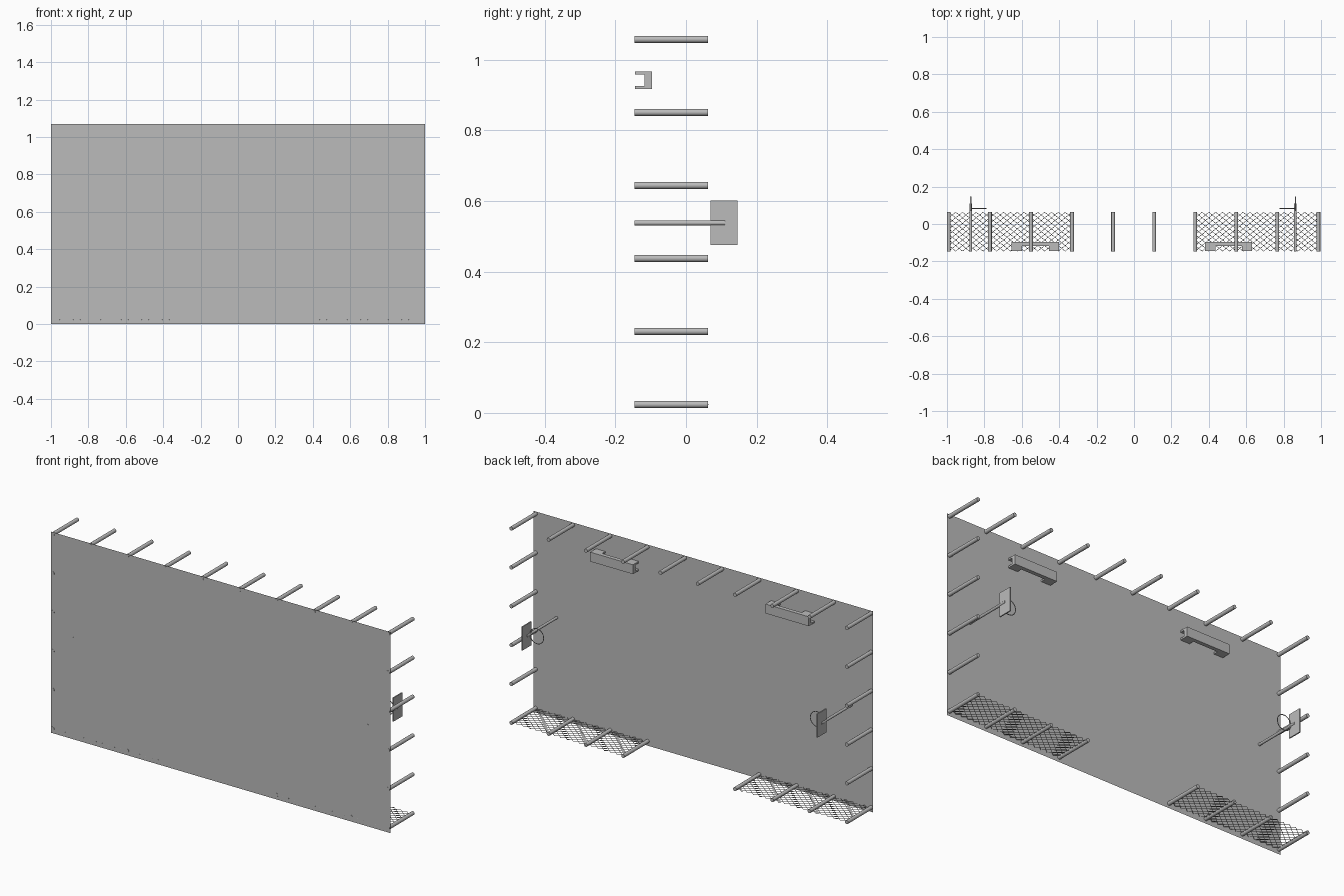
import bpy
import math

cube = bpy.data.objects.get("Cube")
if cube:
    bpy.data.objects.remove(cube, do_unlink=True)

grey = bpy.data.materials.new("plain_grey")
grey.use_nodes = True
grey.diffuse_color = (0.5, 0.5, 0.5, 1)
grey.node_tree.nodes["Principled BSDF"].inputs["Base Color"].default_value = (0.5, 0.5, 0.5, 1)

FRONT = -0.145          # plane of the panel
PEG_END = 0.063         # free end of the pegs
LEFT, RIGHT = -0.99, 0.986
LOW, HIGH = 0.024, 1.058


def finish(name):
    obj = bpy.context.object
    obj.name = name
    obj.data.materials.append(grey)
    return obj


def box(name, lo, hi):
    bpy.ops.mesh.primitive_cube_add(size=1, location=[(a + b) / 2 for a, b in zip(lo, hi)])
    obj = finish(name)
    obj.scale = [b - a for a, b in zip(lo, hi)]
    bpy.ops.object.transform_apply(location=False, rotation=False, scale=True)
    return obj


def rod(name, x, z, end, radius):
    start = FRONT - 0.001
    bpy.ops.mesh.primitive_cylinder_add(
        vertices=16, radius=radius, depth=end - start,
        location=(x, (start + end) / 2, z), rotation=(math.pi / 2, 0, 0))
    finish(name)
    bpy.ops.object.shade_smooth_by_angle()


# Flat front panel
bpy.ops.mesh.primitive_plane_add(size=1, location=(0, FRONT, 0.535), rotation=(math.pi / 2, 0, 0))
finish("front_panel").scale = (2, 1.07, 1)

# Pegs along the top, bottom and both sides
columns = [LEFT + (RIGHT - LEFT) * i / 9 for i in range(10)]
rows = [LOW + (HIGH - LOW) * i / 5 for i in range(6)]
for i, x in enumerate(columns):
    rod("top_peg", x, HIGH, PEG_END, 0.01)
    if i not in (4, 5):
        rod("bottom_peg", x, LOW, PEG_END, 0.01)
for z in rows[1:-1]:
    for x in (LEFT, RIGHT):
        rod("side_peg", x, z, PEG_END, 0.01)


# Diamond wire mesh laid between the bottom pegs
def wire_mesh(name, x0, x1, lines=14, steps=36):
    curve = bpy.data.curves.new(name, "CURVE")
    curve.dimensions = "3D"
    curve.bevel_depth = 0.0016
    curve.bevel_resolution = 0
    pitch = (PEG_END - FRONT) / lines
    for row in range(lines):
        line = curve.splines.new("POLY")
        line.points.add(steps)
        for k, point in enumerate(line.points):
            y = FRONT + pitch * (row + (k + row) % 2)
            point.co = (x0 + (x1 - x0) * k / steps, y, LOW, 1)
    obj = bpy.data.objects.new(name, curve)
    bpy.context.collection.objects.link(obj)
    curve.materials.append(grey)


wire_mesh("right_wire_mesh", columns[0], columns[3])
wire_mesh("left_wire_mesh", columns[6], columns[9])

# Brackets: a bar held off the panel by flanges at its ends
for side, x0, x1 in (("right", -0.655, -0.4), ("left", 0.38, 0.632)):
    box(side + "_bracket_bar", (x0, -0.118, 0.917), (x1, -0.097, 0.967))
    for a, b in ((x0, x0 + 0.055), (x1 - 0.055, x1)):
        for z in (0.917, 0.958):
            box(side + "_bracket_flange", (a, FRONT, z), (b, -0.117, z + 0.009))

# Side fittings: long rod, upright plate and wire ring
for side, x, inward in (("right", -0.873, 1), ("left", 0.863, -1)):
    rod(side + "_long_rod", x, 0.538, 0.11, 0.007)
    box(side + "_plate", (x - 0.003, 0.07, 0.475), (x + 0.003, 0.146, 0.601))
    bpy.ops.mesh.primitive_torus_add(
        major_segments=32, minor_segments=8, major_radius=0.04, minor_radius=0.002,
        location=(x + inward * 0.043, 0.083, 0.538), rotation=(math.pi / 2, 0, 0))
    finish(side + "_ring")
    bpy.ops.object.shade_smooth_by_angle()
